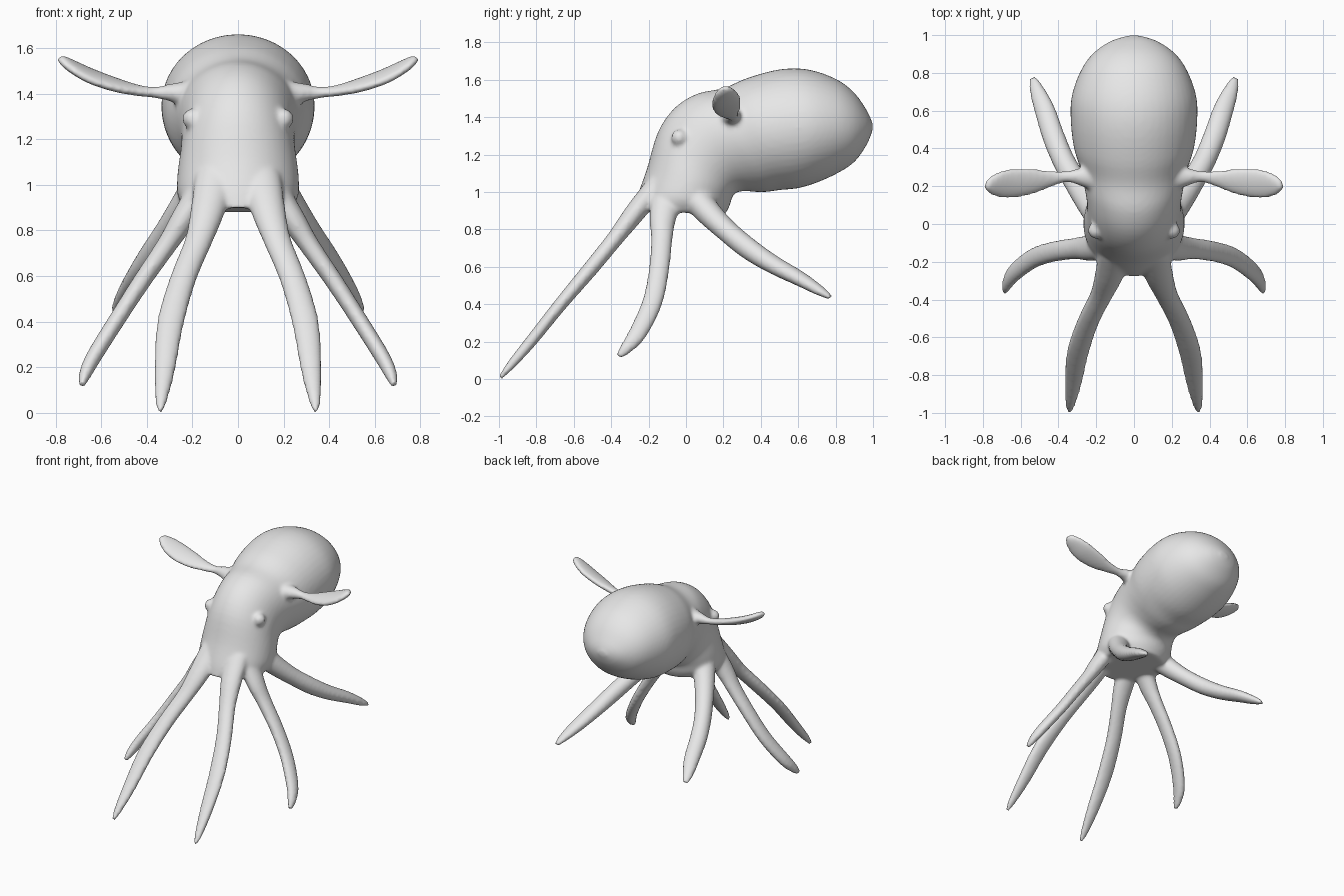
import bpy, bmesh, math
from mathutils import Vector

skin = bpy.data.materials.new("pale grey skin")
skin.diffuse_color = (0.8, 0.8, 0.8, 1)


def smooth_path(rows, steps=4):
    """Catmull-Rom interpolation of rows of numbers."""
    rows = [Vector(r) for r in rows]
    out = []
    for i in range(len(rows) - 1):
        b, c = rows[i], rows[i + 1]
        a = rows[i - 1] if i else b * 2 - c
        d = rows[i + 2] if i + 2 < len(rows) else c * 2 - b
        for k in range(steps):
            t = k / steps
            out.append(0.5 * (b * 2 + (c - a) * t + (a * 2 - b * 5 + c * 4 - d) * t * t
                              + (b * 3 - a - c * 3 + d) * t ** 3))
    return out + [rows[-1]]


def loft(bm, rings, n=32):
    """Skin ellipses given as (centre, half axis, half axis) and cap both ends."""
    loops = []
    for c, u, v in rings:
        angles = [2 * math.pi * k / n for k in range(n)]
        loops.append([bm.verts.new(c + u * math.cos(a) + v * math.sin(a)) for a in angles])
    for p, q in zip(loops, loops[1:]):
        for k in range(n):
            bm.faces.new((p[k], p[(k + 1) % n], q[(k + 1) % n], q[k]))
    bm.faces.new(loops[0][::-1])
    bm.faces.new(loops[-1])


def limb(bm, rows, wide, side):
    """Tapered limb from rows of x, y, z, half width, half thickness."""
    pts = smooth_path(rows)
    pos = [Vector((p[0] * side, p[1], p[2])) for p in pts]
    wide = Vector((wide[0] * side, wide[1], wide[2]))
    rings = []
    for i, p in enumerate(pts):
        t = (pos[min(i + 1, len(pos) - 1)] - pos[max(i - 1, 0)]).normalized()
        u = (wide - t * wide.dot(t)).normalized()
        rings.append((pos[i], u * p[3], t.cross(u) * p[4]))
    loft(bm, rings, 20)


bm = bmesh.new()

# Head and mantle: front/top y z, back/bottom y z, half width
body = [
    (-0.28, 0.90, 0.21, 0.88, 0.23), (-0.26, 0.98, 0.235, 0.93, 0.265),
    (-0.21, 1.12, 0.25, 0.98, 0.265), (-0.15, 1.32, 0.28, 1.00, 0.25),
    (-0.06, 1.45, 0.32, 1.005, 0.25), (0.06, 1.525, 0.37, 1.00, 0.265),
    (0.20, 1.555, 0.43, 1.00, 0.29), (0.33, 1.61, 0.50, 1.01, 0.32),
    (0.50, 1.655, 0.60, 1.02, 0.335), (0.65, 1.655, 0.70, 1.05, 0.33),
    (0.80, 1.605, 0.81, 1.10, 0.285), (0.90, 1.53, 0.90, 1.16, 0.22),
    (0.97, 1.43, 0.965, 1.25, 0.125), (1.0, 1.36, 0.995, 1.32, 0.03)]
rings = []
for a, b, c, d, w in smooth_path(body):
    top, low = Vector((0, a, b)), Vector((0, c, d))
    rings.append(((top + low) / 2, (top - low) / 2, Vector((w, 0, 0))))
loft(bm, rings, 48)

front_arm = [(0.10, -0.16, 1.03, .09, .06), (0.135, -0.28, 0.88, .075, .055),
             (0.175, -0.38, 0.75, .06, .045), (0.24, -0.51, 0.59, .058, .042),
             (0.295, -0.67, 0.40, .06, .036), (0.32, -0.83, 0.20, .048, .032),
             (0.335, -0.94, 0.07, .03, .024), (0.342, -0.995, 0.005, .014, .012)]
side_arm = [(0.16, -0.10, 0.98, .09, .06), (0.24, -0.125, 0.85, .07, .055),
            (0.31, -0.13, 0.74, .058, .045), (0.42, -0.145, 0.58, .055, .04),
            (0.53, -0.18, 0.41, .055, .037), (0.63, -0.255, 0.25, .05, .035),
            (0.67, -0.315, 0.17, .036, .028), (0.684, -0.36, 0.12, .018, .014)]
rear_arm = [(0.16, 0.03, 1.00, .09, .08), (0.23, 0.11, 0.90, .075, .07),
            (0.30, 0.21, 0.80, .065, .06), (0.37, 0.33, 0.70, .06, .058),
            (0.425, 0.46, 0.615, .06, .05), (0.475, 0.61, 0.535, .055, .04),
            (0.515, 0.71, 0.475, .04, .028), (0.535, 0.775, 0.435, .02, .014)]
fin = [(0.20, 0.24, 1.40, .07, .06), (0.29, 0.25, 1.405, .045, .04),
       (0.36, 0.25, 1.405, .03, .025), (0.44, 0.24, 1.415, .045, .023),
       (0.54, 0.225, 1.44, .072, .026), (0.64, 0.215, 1.475, .082, .027),
       (0.71, 0.21, 1.51, .074, .025), (0.76, 0.205, 1.54, .05, .022),
       (0.785, 0.2, 1.56, .02, .014)]

for side in (-1, 1):
    limb(bm, front_arm, (1, 0, 0), side)
    limb(bm, side_arm, (0, 1, 0), side)
    limb(bm, rear_arm, (1, -0.6, 0), side)
    limb(bm, fin, (0, 1, 0.3), side)
    # Eye bump
    eye = bmesh.ops.create_uvsphere(bm, u_segments=16, v_segments=10, radius=0.045)
    bmesh.ops.translate(bm, verts=eye["verts"], vec=(0.2 * side, -0.035, 1.29))

bmesh.ops.recalc_face_normals(bm, faces=bm.faces)
mesh = bpy.data.meshes.new("octopus_body")
bm.to_mesh(mesh)
bm.free()
mesh.materials.append(skin)
octopus = bpy.data.objects.new("octopus_body", mesh)
bpy.context.collection.objects.link(octopus)

# Fuse the parts into one skin and soften the joins
fuse = octopus.modifiers.new("fuse", 'REMESH')
fuse.mode = 'VOXEL'
fuse.voxel_size = 0.012
fuse.use_smooth_shade = True
soften = octopus.modifiers.new("soften", 'SMOOTH')
soften.factor = 0.5
soften.iterations = 8
